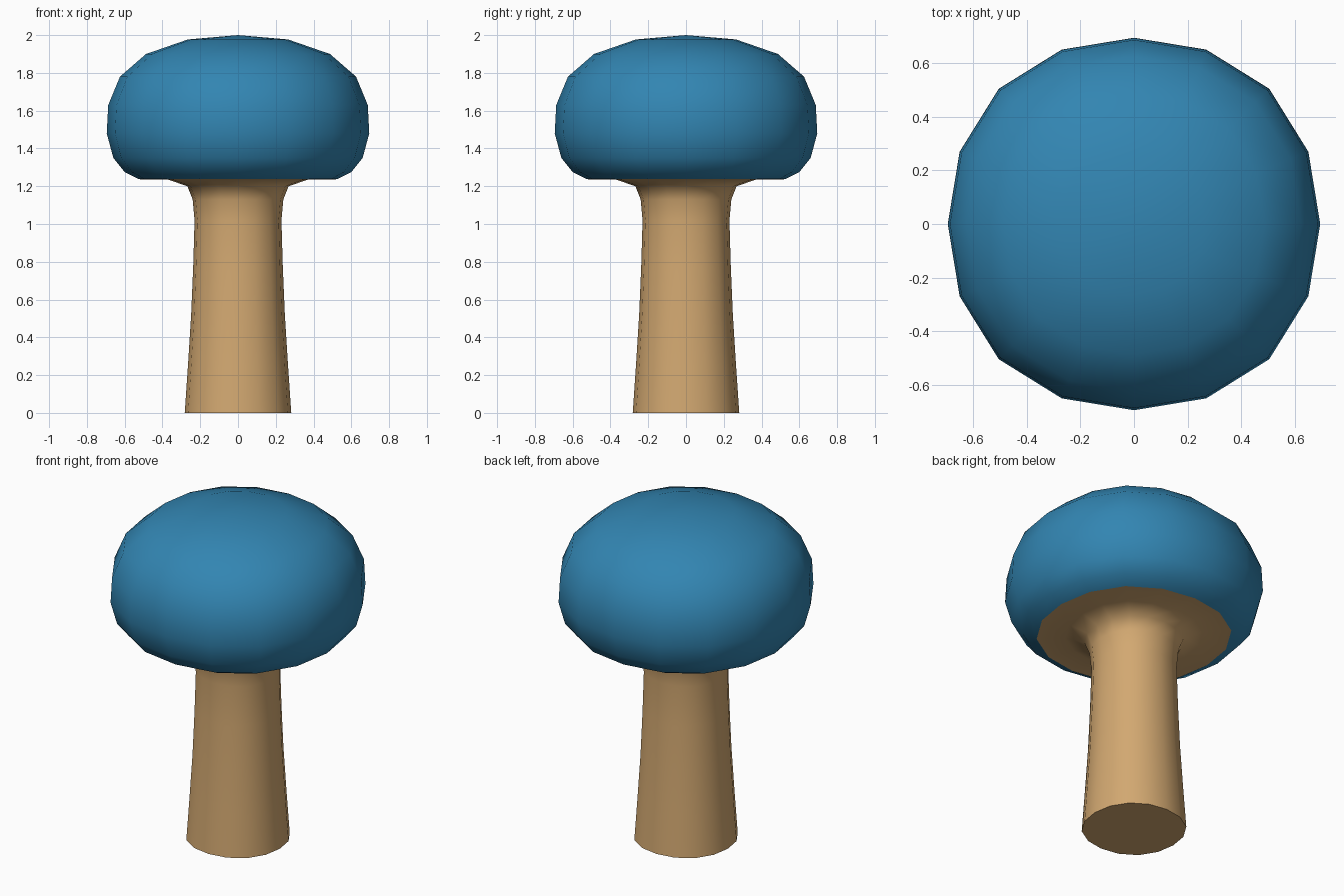
import bpy, bmesh, math

if "Cube" in bpy.data.objects:
    bpy.data.objects.remove(bpy.data.objects["Cube"])

SIDES = 16


def material(name, rgb):
    m = bpy.data.materials.new(name)
    m.diffuse_color = (*rgb, 1)
    m.use_nodes = True
    m.node_tree.nodes["Principled BSDF"].inputs["Base Color"].default_value = m.diffuse_color
    return m


def lathe(name, profile, mat, square=0.0):
    """Revolve (radius, z) points; 'square' bulges the diagonals slightly."""
    bm = bmesh.new()
    rings = []
    for r, z in profile:
        if r == 0:
            rings.append([bm.verts.new((0, 0, z))])
            continue
        ring = []
        for i in range(SIDES):
            a = 2 * math.pi * i / SIDES
            k = r * (1 + square * math.sin(2 * a) ** 2)
            ring.append(bm.verts.new((k * math.cos(a), k * math.sin(a), z)))
        rings.append(ring)
    for lo, hi in zip(rings, rings[1:]):
        for i in range(SIDES):
            j = (i + 1) % SIDES
            if len(hi) == 1:
                bm.faces.new((lo[i], lo[j], hi[0]))
            elif len(lo) == 1:
                bm.faces.new((lo[0], hi[j], hi[i]))
            else:
                bm.faces.new((lo[i], lo[j], hi[j], hi[i]))
    bm.normal_update()
    me = bpy.data.meshes.new(name)
    bm.to_mesh(me)
    bm.free()
    me.materials.append(mat)
    ob = bpy.data.objects.new(name, me)
    bpy.context.collection.objects.link(ob)
    bpy.ops.object.select_all(action='DESELECT')
    bpy.context.view_layer.objects.active = ob
    ob.select_set(True)
    bpy.ops.object.shade_smooth_by_angle(angle=math.radians(60))
    return ob


blue = material("cap blue", (0.032, 0.235, 0.445))
tan = material("stem tan", (0.645, 0.392, 0.165))

# Domed cap, open underneath where the stem flares into it
lathe("mushroom_cap", [(0.525, 1.237), (0.60, 1.275), (0.66, 1.35), (0.695, 1.48),
                       (0.687, 1.63), (0.625, 1.78), (0.487, 1.90), (0.265, 1.977),
                       (0, 2.0)], blue, 0.027)

# Tapered stem with flat base, flaring out into the cap underside
lathe("mushroom_stem", [(0, 0), (0.282, 0), (0.265, 0.25), (0.248, 0.52), (0.237, 0.78),
                        (0.23, 1.02), (0.24, 1.13), (0.268, 1.20), (0.37, 1.235),
                        (0.525, 1.237)], tan, 0.027)
